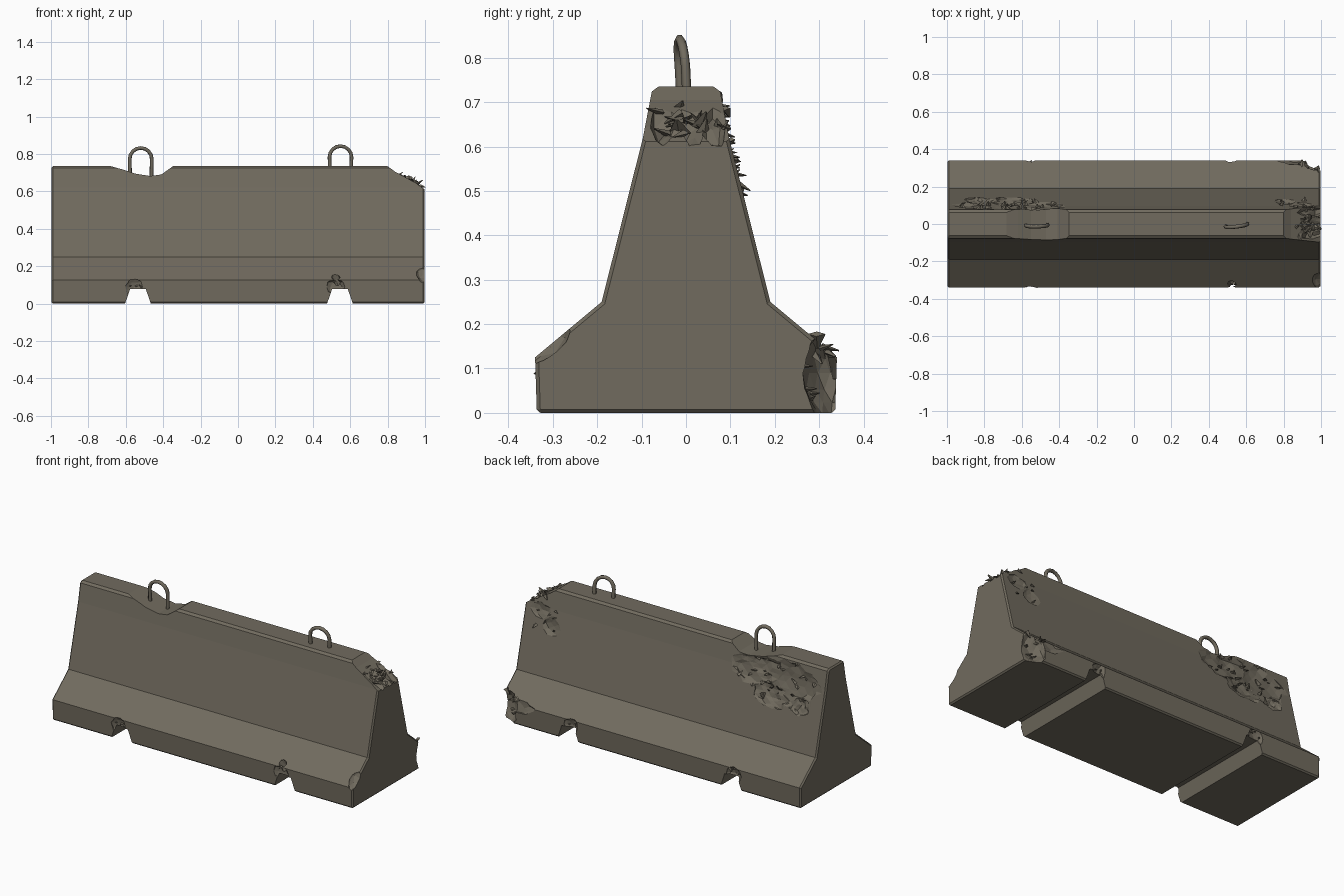
import bpy, bmesh, math, random
from mathutils import Vector, Matrix, Euler

random.seed(7)
if "Cube" in bpy.data.objects:
    bpy.data.objects.remove(bpy.data.objects["Cube"], do_unlink=True)

concrete = bpy.data.materials.new("weathered concrete")
concrete.use_nodes = True
concrete.diffuse_color = (0.165, 0.147, 0.113, 1)
concrete.node_tree.nodes["Principled BSDF"].inputs["Base Color"].default_value = concrete.diffuse_color


def make_object(name, bm):
    bmesh.ops.recalc_face_normals(bm, faces=bm.faces)
    mesh = bpy.data.meshes.new(name)
    bm.to_mesh(mesh)
    bm.free()
    mesh.materials.append(concrete)
    obj = bpy.data.objects.new(name, mesh)
    bpy.context.collection.objects.link(obj)
    return obj


def extrude_outline(name, points, direction):
    """Close an outline into a face and extrude it into a solid."""
    bm = bmesh.new()
    face = bm.faces.new([bm.verts.new(p) for p in points])
    moved = bmesh.ops.extrude_face_region(bm, geom=[face])["geom"]
    verts = [g for g in moved if isinstance(g, bmesh.types.BMVert)]
    bmesh.ops.translate(bm, verts=verts, vec=direction)
    return make_object(name, bm)


def apply_modifier(obj, kind, **settings):
    mod = obj.modifiers.new(kind.lower(), kind)
    for key, value in settings.items():
        setattr(mod, key, value)
    bpy.context.view_layer.objects.active = obj
    bpy.ops.object.modifier_apply(modifier=mod.name)


def cut(obj, cutter):
    cutter.hide_render = True
    apply_modifier(obj, "BOOLEAN", object=cutter, operation="DIFFERENCE", solver="EXACT")
    bpy.data.objects.remove(cutter, do_unlink=True)


def chip(obj, loc, size, rot=(0, 0, 0), detail=2, rough=0.15):
    """Break away a ragged lump."""
    bm = bmesh.new()
    bmesh.ops.create_icosphere(bm, subdivisions=detail, radius=1)
    for v in bm.verts:
        v.co *= 1 + random.uniform(-rough, rough)
    bm.transform(Matrix.LocRotScale(Vector(loc), Euler(rot), Vector(size)))
    cut(obj, make_object("chip_cutter", bm))


# Barrier body: half profile mirrored and extruded along its length
half = [(0.336, 0), (0.34, 0.125), (0.19, 0.25), (0.097, 0.62), (0.077, 0.724), (0.062, 0.735)]
profile = half + [(-y, z) for y, z in reversed(half)]
body = extrude_outline("barrier_body", [(-0.997, y, z) for y, z in profile], (1.994, 0, 0))
apply_modifier(body, "BEVEL", width=0.008, segments=1, limit_method="ANGLE", angle_limit=math.radians(60))

# Drainage notches through the base
for x in (-0.535, 0.545):
    outline = [(x - 0.072, -0.5, -0.01), (x + 0.072, -0.5, -0.01),
               (x + 0.042, -0.5, 0.078), (x - 0.042, -0.5, 0.078)]
    cut(body, extrude_outline("notch_cutter", outline, (0, 1, 0)))
    # Crumbled rims above the notches
    for side in (-1, 1):
        chip(body, (x - 0.02, side * 0.345, 0.09), (0.05, 0.025, 0.05))
chip(body, (0.52, -0.325, 0.15), (0.022, 0.02, 0.09), (0.3, -0.4, 0))

# Broken upper end, sloping down to the right end
slope = [(0.79, -0.3, 0.742), (0.84, -0.3, 0.705), (0.9, -0.3, 0.672),
         (0.95, -0.3, 0.645), (1.02, -0.3, 0.595), (1.02, -0.3, 0.8), (0.79, -0.3, 0.8)]
cut(body, extrude_outline("broken_end_cutter", slope, (0, 0.6, 0)))
for y in (-0.05, 0.01, 0.06):
    chip(body, (0.95, y, 0.66), (0.09, 0.035, 0.035), (0, 0.6, 0), rough=0.25)

# Worn dip in the top around the left loop
dip = [(-0.7, -0.3, 0.74), (-0.62, -0.3, 0.718), (-0.55, -0.3, 0.695), (-0.47, -0.3, 0.682),
       (-0.41, -0.3, 0.69), (-0.34, -0.3, 0.74)]
cut(body, extrude_outline("dip_cutter", dip, (0, 0.6, 0)))

# Spalled patch on the upper back face, following its lean
lean = math.atan2(0.11, 0.475)
for x, z, sx, sz in ((-0.78, 0.6, 0.19, 0.13), (-0.55, 0.63, 0.2, 0.1),
                     (-0.66, 0.52, 0.13, 0.09), (-0.84, 0.5, 0.07, 0.06)):
    y = 0.19 - (z - 0.25) * math.tan(lean)
    chip(body, (x, y + 0.008, z), (sx, 0.036, sz), (lean, 0, 0), detail=3, rough=0.14)
chip(body, (0.8, 0.125, 0.53), (0.06, 0.018, 0.06), (lean, 0.5, 0))
chip(body, (0.89, 0.11, 0.6), (0.07, 0.02, 0.05), (lean, 0, 0))

# Broken corners of the base
chip(body, (0.99, 0.35, 0.09), (0.11, 0.085, 0.13), detail=3, rough=0.1)
chip(body, (0.87, 0.345, 0.125), (0.1, 0.03, 0.05), rough=0.2)
chip(body, (1.0, -0.315, 0.16), (0.05, 0.07, 0.035), (0.7, 0, 0))

# Loose flakes clinging to the damaged areas
flakes = bmesh.new()


def scatter(count, low, high, size):
    for _ in range(count):
        spot = Vector([random.uniform(a, b) for a, b in zip(low, high)])
        found, place, normal, _face = body.closest_point_on_mesh(spot)
        if not found:
            continue
        turn = (normal + Vector([random.uniform(-0.9, 0.9) for _ in range(3)])).to_track_quat("Z", "Y")
        length = size * random.uniform(0.6, 1.3)
        frame = Matrix.LocRotScale(place + normal * length * 0.2, turn, Vector((1, 0.45, 1)))
        bmesh.ops.create_cone(flakes, cap_ends=True, segments=4, radius1=length * 0.5,
                              radius2=length * 0.08, depth=length, matrix=frame)


scatter(22, (0.86, -0.07, 0.62), (0.99, 0.08, 0.7), 0.04)
scatter(30, (-0.92, 0.11, 0.48), (-0.42, 0.14, 0.7), 0.03)
scatter(9, (0.9, 0.27, 0.03), (0.99, 0.33, 0.16), 0.035)
scatter(6, (0.76, 0.13, 0.5), (0.92, 0.13, 0.62), 0.025)
for x in (-0.55, 0.52):
    for y in (-0.32, 0.32):
        scatter(3, (x - 0.04, y, 0.09), (x + 0.04, y, 0.13), 0.025)
make_object("concrete_flakes", flakes)


# Lifting loops of bent bar
def lifting_loop(name, x, width, base, top, twist):
    curve = bpy.data.curves.new(name, "CURVE")
    curve.dimensions = "3D"
    curve.bevel_depth = 0.0105
    curve.bevel_resolution = 1
    curve.use_fill_caps = True
    r = width / 2
    arch = [(r * math.cos(a), top - r + r * math.sin(a)) for a in
            [math.pi * i / 8 for i in range(9)]]
    path = [(r * 0.95, base)] + arch + [(-r * 0.95, base)]
    line = curve.splines.new("POLY")
    line.points.add(len(path) - 1)
    for point, (dx, z) in zip(line.points, path):
        lean_y = -0.004 - 0.1 * max(0, z - 0.74)
        point.co = (x + dx, lean_y + dx * twist, z, 1)
    curve.materials.append(concrete)
    obj = bpy.data.objects.new(name, curve)
    bpy.context.collection.objects.link(obj)


lifting_loop("left_end_lifting_loop", -0.52, 0.118, 0.64, 0.832, 0.02)
lifting_loop("right_end_lifting_loop", 0.548, 0.118, 0.7, 0.842, 0.12)
